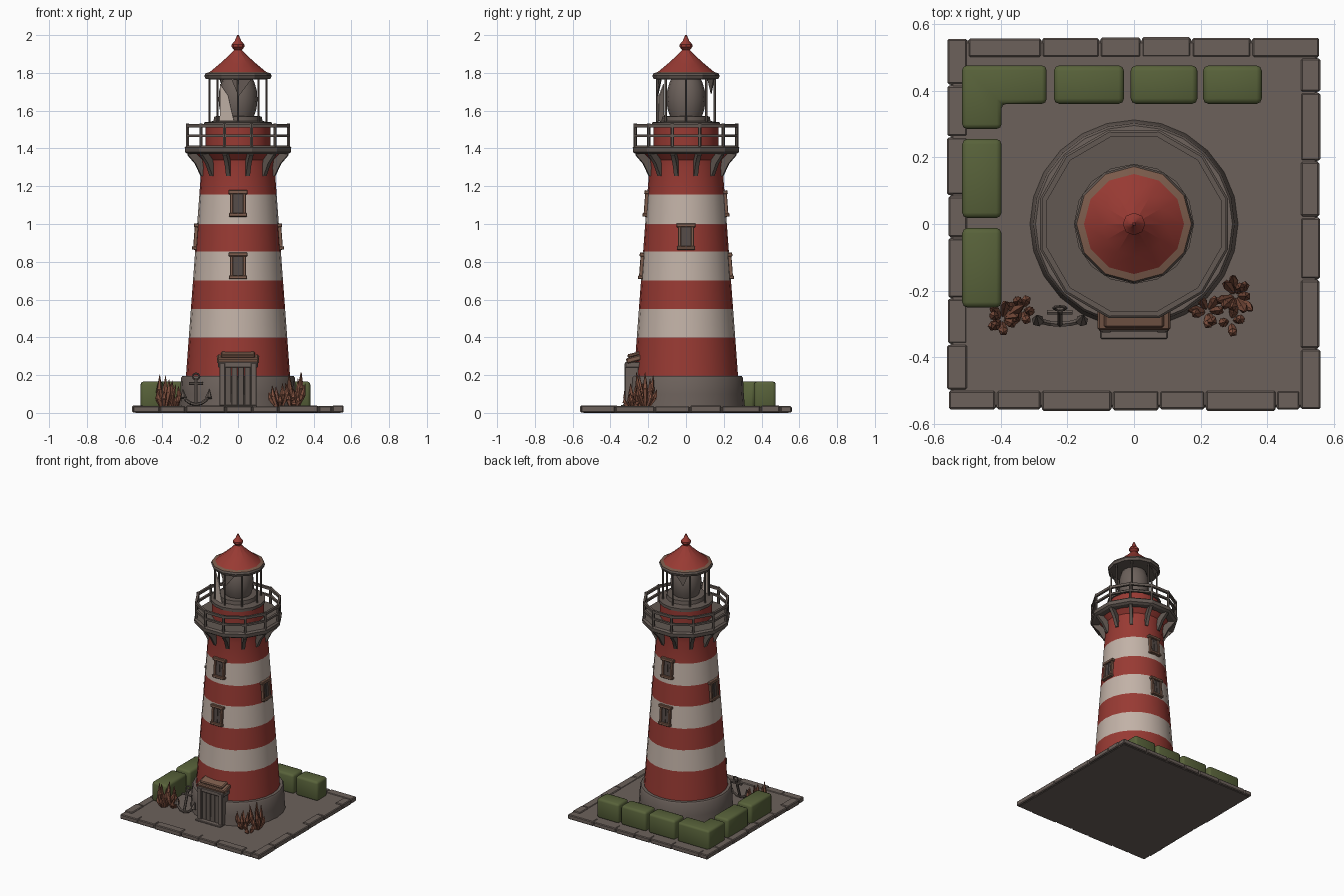
import bpy, bmesh, math, random
from math import sin, cos, pi, radians
from mathutils import Vector, Matrix

if "Cube" in bpy.data.objects:
    bpy.data.objects.remove(bpy.data.objects["Cube"])

random.seed(4)


def mat(name, r, g, b):
    m = bpy.data.materials.new(name)
    lin = [((c / 255 + 0.055) / 1.055) ** 2.4 for c in (r, g, b)]
    m.diffuse_color = (*lin, 1)
    m.use_nodes = True
    m.node_tree.nodes["Principled BSDF"].inputs["Base Color"].default_value = m.diffuse_color
    return m


STONE = mat("grey stone", 108, 97, 91)
IRON = mat("weathered iron", 98, 88, 82)
RED = mat("red paint", 152, 58, 51)
WHITE = mat("white paint", 194, 178, 167)
GREEN = mat("hedge green", 88, 98, 58)
PLANT = mat("dry plant brown", 130, 82, 64)
TRIM = mat("rusty trim", 124, 92, 76)
DARK = mat("dark opening", 84, 74, 70)


def finish(bm, name, mats, rule=None, angle=35):
    """Turn a bmesh into an object: smooth below the angle, colours by a rule."""
    bmesh.ops.recalc_face_normals(bm, faces=bm.faces)
    for e in bm.edges:
        e.smooth = len(e.link_faces) == 2 and e.calc_face_angle(0) < radians(angle)
    for f in bm.faces:
        f.smooth = True
        if rule:
            f.material_index = rule(f.calc_center_median(), f.normal)
    me = bpy.data.meshes.new(name)
    bm.to_mesh(me)
    bm.free()
    for m in mats:
        me.materials.append(m)
    ob = bpy.data.objects.new(name, me)
    bpy.context.collection.objects.link(ob)
    return ob


def lathe(name, profile, n, mats, rule=None, phase=0.0, loop=False, angle=35):
    """Revolve (radius, z) points around z; loop closes the profile into a ring."""
    bm = bmesh.new()
    rings = [[bm.verts.new((r * cos(phase + 2 * pi * i / n), r * sin(phase + 2 * pi * i / n), z))
              for i in range(n)] for r, z in profile]
    pairs = list(zip(rings, rings[1:])) + ([(rings[-1], rings[0])] if loop else [])
    for a, b in pairs:
        for i in range(n):
            bm.faces.new((a[i], a[(i + 1) % n], b[(i + 1) % n], b[i]))
    if not loop:
        bm.faces.new(rings[0])
        bm.faces.new(rings[-1])
    return finish(bm, name, mats, rule, angle)


def box(bm, lo, hi, M=Matrix(), bevel=0.0, seg=1):
    lo, hi = Vector(lo), Vector(hi)
    S = Matrix.Translation((lo + hi) / 2) @ Matrix.Diagonal((*(hi - lo), 1))
    vs = bmesh.ops.create_cube(bm, size=1, matrix=M @ S)["verts"]
    if bevel:
        es = list({e for v in vs for e in v.link_edges})
        bmesh.ops.bevel(bm, geom=es, offset=bevel, segments=seg, profile=0.5, affect='EDGES')


def rod(bm, p, q, r1, r2=None, n=6):
    p, q = Vector(p), Vector(q)
    d = q - p
    M = Matrix.Translation((p + q) / 2) @ d.to_track_quat('Z', 'Y').to_matrix().to_4x4()
    bmesh.ops.create_cone(bm, cap_ends=True, segments=n, radius1=r1,
                          radius2=r1 if r2 is None else r2, depth=d.length, matrix=M)


def polar(r, a, z):
    return Vector((r * cos(a), r * sin(a), z))


# paved ground slab with uneven edging stones
bm = bmesh.new()
box(bm, (-0.55, -0.55, 0), (0.55, 0.55, 0.032), bevel=0.008)
finish(bm, "ground_slab", [STONE])
bm = bmesh.new()
for k in range(4):
    R = Matrix.Rotation(k * pi / 2, 4, 'Z')
    t = -0.555
    while t < 0.49:
        e = min(t + random.uniform(0.12, 0.22), 0.5)
        if e > 0.44:
            e = 0.5
        box(bm, (t, -0.555 - random.uniform(0, 0.006), 0.003),
            (e - 0.004, -0.50, 0.034 + random.uniform(0, 0.005)), R, 0.005)
        t = e
finish(bm, "edging_stones", [STONE])

# tower: stone foot, striped shaft
lathe("tower_foot", [(0.312, 0.03), (0.306, 0.10), (0.302, 0.185), (0.295, 0.195), (0.26, 0.197)], 24, [STONE])
TOP_R, BOT_R = 0.194, 0.276


def tower_r(z):
    return BOT_R + (TOP_R - BOT_R) * (z - 0.19) / 1.11


levels = [0.19, 0.40, 0.55, 0.70, 0.855, 1.0, 1.155, 1.30]
shaft = [(tower_r(z), z) for z in levels] + [(0.20, 1.34), (0.235, 1.375)]


def stripe(c, n):
    band = sum(c.z > z for z in levels[1:7])
    return band % 2


lathe("striped_shaft", shaft, 24, [RED, WHITE], stripe)

# gallery: floor, brackets, railing
lathe("gallery_floor", [(0.22, 1.37), (0.275, 1.37), (0.29, 1.38), (0.292, 1.405), (0.28, 1.415), (0.15, 1.415)],
      12, [IRON], phase=pi / 12, angle=25)
bm = bmesh.new()
for k in range(12):
    M = Matrix.Rotation(pi / 12 + k * pi / 6, 4, 'Z')
    side = [[bm.verts.new(M @ Vector((x, y, z))) for x, z in
             ((0.185, 1.25), (0.203, 1.255), (0.235, 1.32), (0.275, 1.365), (0.275, 1.378), (0.185, 1.378))]
            for y in (-0.011, 0.011)]
    bm.faces.new(side[0])
    bm.faces.new(side[1])
    for i in range(6):
        j = (i + 1) % 6
        bm.faces.new((side[0][i], side[0][j], side[1][j], side[1][i]))
finish(bm, "gallery_brackets", [IRON])
bm = bmesh.new()
for k in range(12):
    a = pi / 12 + k * pi / 6
    rod(bm, polar(0.278, a, 1.40), polar(0.278, a, 1.532), 0.009)
finish(bm, "railing_posts", [IRON])
for name, z, h in (("lower_rail", 1.468, 0.007), ("top_rail", 1.52, 0.009)):
    lathe(name, [(0.27, z - h), (0.286, z - h), (0.286, z + h), (0.27, z + h)], 12, [IRON],
          phase=pi / 12, loop=True, angle=20)

# lantern room: red drum with iron lip, lens, posts
lathe("lantern_drum", [(0.172, 1.41), (0.172, 1.515), (0.18, 1.517), (0.18, 1.538), (0.13, 1.545),
                       (0.125, 1.57), (0.09, 1.572)], 16, [RED, IRON], lambda c, n: int(c.z > 1.515))
lathe("lamp_lens", [(0.085, 1.57), (0.098, 1.61), (0.103, 1.66), (0.099, 1.71), (0.085, 1.755), (0.07, 1.78)],
      16, [STONE])
bm = bmesh.new()
for k in range(8):
    rod(bm, polar(0.152, k * pi / 4, 1.535), polar(0.152, k * pi / 4, 1.78), 0.006)
finish(bm, "lantern_posts", [IRON])


def shard(name, m, pts):
    """Thin broken pane from (degrees, z) points on the lantern's outline."""
    bm = bmesh.new()
    f = bm.faces.new([bm.verts.new(polar(0.154, radians(a), z)) for a, z in pts])
    new = bmesh.ops.extrude_face_region(bm, geom=[f])["geom"]
    for v in new:
        if isinstance(v, bmesh.types.BMVert):
            v.co.x *= 0.96
            v.co.y *= 0.96
    finish(bm, name, [m])


shard("front_broken_pane", IRON, [(255, 1.78), (302, 1.78), (271, 1.675)])
shard("back_broken_pane", IRON, [(95, 1.78), (132, 1.78), (118, 1.69)])
shard("pale_pane", WHITE, [(231, 1.545), (262, 1.545), (257, 1.60), (250, 1.68), (232, 1.74)])

# roof with rusty rim and finial
lathe("roof", [(0.14, 1.765), (0.172, 1.768), (0.178, 1.785), (0.172, 1.798), (0.15, 1.804), (0.095, 1.85),
               (0.045, 1.895), (0.022, 1.92)], 12, [IRON, TRIM, RED],
      lambda c, n: 0 if c.z < 1.795 else 1 if c.z < 1.803 else 2, angle=20)
lathe("roof_finial", [(0.024, 1.905), (0.02, 1.922), (0.034, 1.937), (0.034, 1.95), (0.018, 1.968), (0.004, 2.0)],
      8, [RED])


# windows: frame, lintel, sill and dark pane, leaning with the wall
def window(name, deg, z):
    M = (Matrix.Rotation(radians(deg + 90), 4, 'Z') @ Matrix.Translation((0, -tower_r(z), z))
         @ Matrix.Rotation(-math.atan(0.082 / 1.11), 4, 'X'))
    bm = bmesh.new()
    for s in (-1, 1):
        box(bm, (s * 0.034 - 0.008, -0.012, -0.06), (s * 0.034 + 0.008, 0.03, 0.055), M, 0.002)
    box(bm, (-0.05, -0.017, 0.048), (0.05, 0.03, 0.068), M, 0.003)
    box(bm, (-0.047, -0.018, -0.072), (0.047, 0.03, -0.054), M, 0.003)
    finish(bm, name + "_frame", [TRIM])
    bm = bmesh.new()
    box(bm, (-0.03, -0.004, -0.056), (0.03, 0.02, 0.05), M)
    box(bm, (-0.004, -0.008, -0.056), (0.004, 0.02, 0.05), M)
    finish(bm, name + "_pane", [DARK])


for name, deg, z in (("front_upper_window", -90, 1.11), ("front_lower_window", -90, 0.78),
                     ("back_upper_window", 90, 1.11), ("back_lower_window", 90, 0.78),
                     ("right_window", 0, 0.935), ("left_window", 180, 0.935)):
    window(name, deg, z)

# doorway: posts, plank door, canopy
bm = bmesh.new()
for s in (-1, 1):
    box(bm, (s * 0.083 - 0.016, -0.325, 0.03), (s * 0.083 + 0.016, -0.25, 0.265), bevel=0.004)
box(bm, (-0.105, -0.322, 0.24), (0.105, -0.24, 0.27), bevel=0.004)
box(bm, (-0.1, -0.345, 0.03), (0.1, -0.28, 0.042), bevel=0.003)
finish(bm, "door_frame", [STONE])
bm = bmesh.new()
for k in range(4):
    x = -0.068 + k * 0.034
    box(bm, (x, -0.313, 0.04), (x + 0.032, -0.27, 0.245), bevel=0.002)
finish(bm, "plank_door", [IRON])
bm = bmesh.new()
T = Matrix.Translation((0, -0.285, 0.285)) @ Matrix.Rotation(radians(15), 4, 'X')
box(bm, (-0.11, -0.032, -0.018), (0.11, 0.05, 0.012), T, 0.006)
box(bm, (-0.09, -0.02, 0.01), (0.09, 0.05, 0.03), T, 0.006)
finish(bm, "door_canopy", [TRIM])

# anchor leaning on the foot
bm = bmesh.new()
A = Matrix.Translation((-0.222, -0.30, 0.045)) @ Matrix.Rotation(radians(-18), 4, 'X')


def arod(p, q, r1, r2=None):
    rod(bm, A @ Vector((p[0], 0, p[1])), A @ Vector((q[0], 0, q[1])), r1, r2)


arod((0, 0), (0, 0.14), 0.009)
arod((-0.038, 0.115), (0.038, 0.115), 0.008)
arc = [(0.07 * sin(radians(a)), 0.07 - 0.07 * cos(radians(a))) for a in range(-75, 76, 25)]
for p, q in zip(arc, arc[1:]):
    arod(p, q, 0.009)
for s in (-1, 1):
    arod((s * 0.066, 0.035), (s * 0.07, 0.085), 0.019, 0.001)
ring = [(0.018 * cos(k * pi / 4), 0.155 + 0.018 * sin(k * pi / 4)) for k in range(9)]
for p, q in zip(ring, ring[1:]):
    arod(p, q, 0.005)
finish(bm, "anchor", [IRON])

# hedges along the back and left
for i, (x0, x1, y0, y1) in enumerate(((-0.24, -0.03, 0.36, 0.475), (-0.01, 0.19, 0.36, 0.475),
                                      (0.207, 0.383, 0.36, 0.475), (-0.515, -0.397, 0.018, 0.255),
                                      (-0.515, -0.397, -0.25, -0.012))):
    bm = bmesh.new()
    box(bm, (x0, y0, 0.025), (x1, y1, 0.166), bevel=0.016, seg=2)
    finish(bm, "hedge_%d" % (i + 1), [GREEN], angle=50)
bm = bmesh.new()
loop = [(-0.515, 0.285), (-0.397, 0.285), (-0.397, 0.36), (-0.262, 0.36), (-0.262, 0.475), (-0.515, 0.475)]
f = bm.faces.new([bm.verts.new((x, y, 0.025)) for x, y in loop])
up = bmesh.ops.extrude_face_region(bm, geom=[f])["geom"]
bmesh.ops.translate(bm, vec=(0, 0, 0.141), verts=[v for v in up if isinstance(v, bmesh.types.BMVert)])
bmesh.ops.recalc_face_normals(bm, faces=bm.faces)
bmesh.ops.bevel(bm, geom=list(bm.edges), offset=0.014, segments=2, profile=0.5, affect='EDGES')
finish(bm, "corner_hedge", [GREEN], angle=50)

# dry plants: clumps of pointed leaves
for name, cx, cy, n, h in (("left_plant", -0.395, -0.285, 9, 0.18), ("left_small_plant", -0.335, -0.255, 6, 0.14),
                           ("right_plant", 0.305, -0.215, 10, 0.185), ("right_small_plant", 0.22, -0.262, 7, 0.14),
                           ("right_low_plant", 0.29, -0.29, 4, 0.08)):
    bm = bmesh.new()
    for k in range(n):
        a = 2 * pi * k / n + random.uniform(-0.3, 0.3)
        lean = random.uniform(0.2, 0.55) if k % 2 else random.uniform(0.05, 0.25)
        tall = h * (random.uniform(0.5, 0.75) if k % 2 else random.uniform(0.8, 1.05))
        base = Vector((cx, cy, 0.025)) + polar(0.012, a, 0)
        tip = base + polar(tall * lean, a, tall)
        mid = base.lerp(tip, 0.55) + polar(0.008, a, 0)
        rod(bm, base, mid, 0.007, 0.015, 5)
        rod(bm, mid, tip, 0.015, 0.001, 5)
    finish(bm, name, [PLANT])
